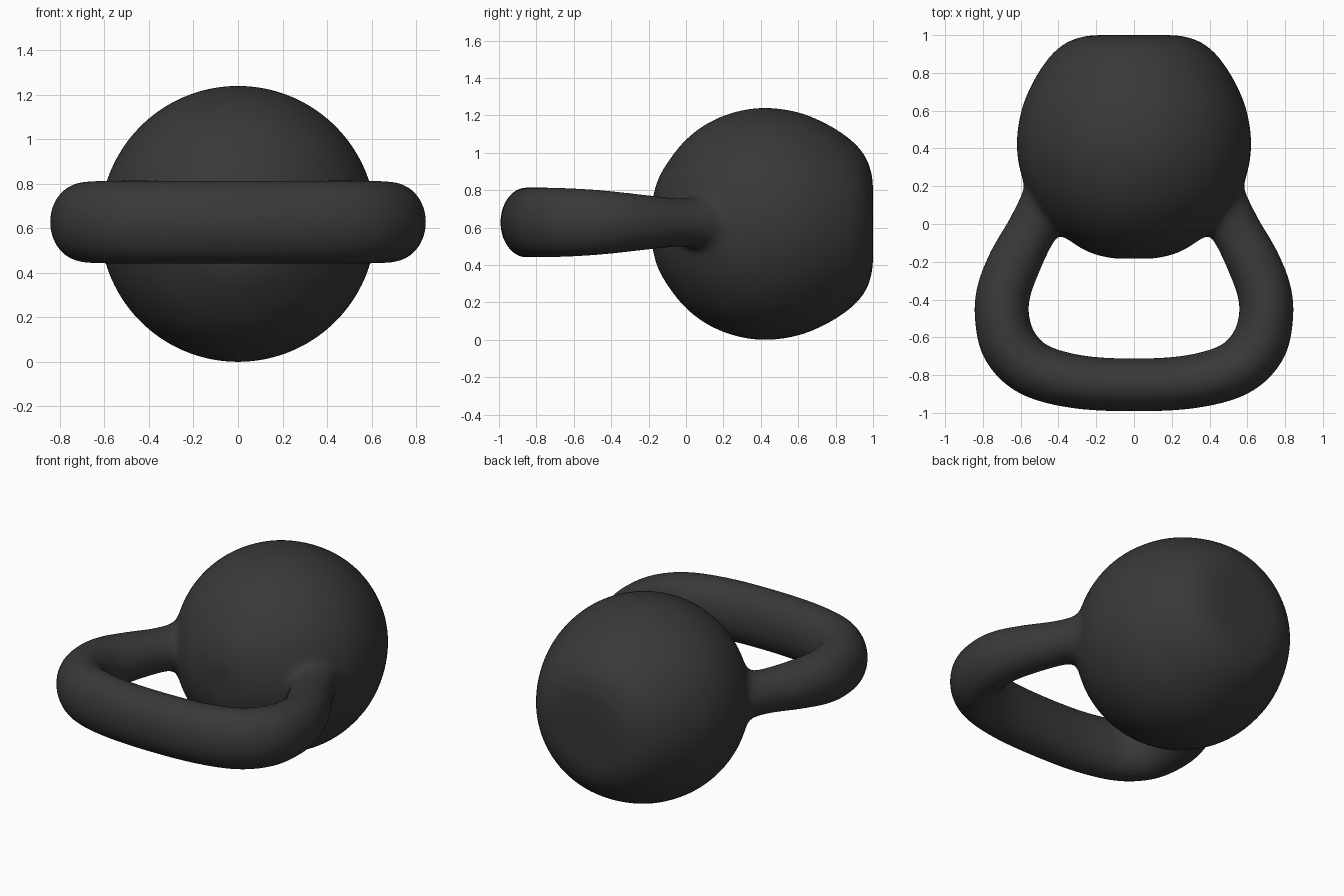
import bpy, bmesh, math
from mathutils import Vector

if "Cube" in bpy.data.objects:
    bpy.data.objects.remove(bpy.data.objects["Cube"])

CZ = 0.62  # height of the ball axis

iron = bpy.data.materials.new("dark iron")
iron.diffuse_color = (0.04, 0.04, 0.04, 1)
iron.use_nodes = True
iron.node_tree.nodes["Principled BSDF"].inputs["Base Color"].default_value = iron.diffuse_color


def spline(pts, steps):
    """Catmull-Rom interpolation through the points."""
    pts = [Vector(p) for p in pts]
    ext = [2 * pts[0] - pts[1]] + pts + [2 * pts[-1] - pts[-2]]
    out = []
    for i in range(1, len(ext) - 2):
        a, b, c, d = ext[i - 1:i + 3]
        for s in range(steps):
            t = s / steps
            out.append(0.5 * (2 * b + (c - a) * t + (2 * a - 5 * b + 4 * c - d) * t * t
                              + (3 * b - a - 3 * c + d) * t ** 3))
    return out + [pts[-1]]


def loft(name, rings):
    """Closed skin over a list of rings with capped ends."""
    bm = bmesh.new()
    vr = [[bm.verts.new(p) for p in r] for r in rings]
    n = len(vr[0])
    for a, b in zip(vr, vr[1:]):
        for i in range(n):
            j = (i + 1) % n
            bm.faces.new((a[i], a[j], b[j], b[i]))
    bm.faces.new(vr[0])
    bm.faces.new(vr[-1])
    bmesh.ops.recalc_face_normals(bm, faces=bm.faces)
    me = bpy.data.meshes.new(name)
    bm.to_mesh(me)
    bm.free()
    me.materials.append(iron)
    ob = bpy.data.objects.new(name, me)
    bpy.context.collection.objects.link(ob)
    return ob


# ball: profile (y, radius) turned about the y axis, flat base at y = 1
profile = [(-0.182, 0.03), (-0.18, 0.12), (-0.15, 0.235), (-0.09, 0.34), (0.0, 0.45),
           (0.12, 0.54), (0.27, 0.6), (0.43, 0.62), (0.6, 0.596), (0.75, 0.535),
           (0.88, 0.45), (0.955, 0.365), (0.99, 0.275), (1.0, 0.18), (1.0, 0.05)]
N = 96
ball = loft("kettlebell", [
    [(p[1] * math.cos(2 * math.pi * i / N), p[0], CZ + p[1] * math.sin(2 * math.pi * i / N))
     for i in range(N)]
    for p in spline([(y, r, 0) for y, r in profile], 5)])

# handle: half path (x, y) with half width and half height, mirrored in x
half = [(0.4, 0.22, .15, .15), (0.47, 0.1, .14, .14), (0.535, -0.02, .135, .132),
        (0.63, -0.2, .14, .145), (0.69, -0.36, .143, .163), (0.698, -0.5, .144, .176),
        (0.655, -0.65, .15, .184), (0.53, -0.77, .147, .187), (0.3, -0.835, .142, .187)]
path = half + [(0, -0.852, .14, .187)] + [(-x, y, w, h) for x, y, w, h in reversed(half)]
pts = spline(path, 6)
M = 40
rings = []
for i, p in enumerate(pts):
    t = pts[min(i + 1, len(pts) - 1)] - pts[max(i - 1, 0)]
    n = Vector((-t[1], t[0])).normalized()
    ring = []
    for k in range(M):
        a = 2 * math.pi * k / M
        o = p[2] * math.cos(a)
        ring.append((p[0] + n.x * o, p[1] + n.y * o, 0.628 + p[3] * math.sin(a)))
    rings.append(ring)
handle = loft("handle", rings)

# weld the handle to the ball and remesh to one even skin
bpy.context.view_layer.objects.active = ball
ball.select_set(True)
union = ball.modifiers.new("union", 'BOOLEAN')
union.operation = 'UNION'
union.solver = 'EXACT'
union.object = handle
remesh = ball.modifiers.new("skin", 'REMESH')
remesh.mode = 'VOXEL'
remesh.voxel_size = 0.016
for m in ("union", "skin"):
    bpy.ops.object.modifier_apply(modifier=m)
bpy.data.objects.remove(handle)

# soften the joints into fillets
group = ball.vertex_groups.new(name="joints")
for v in ball.data.vertices:
    d = (Vector((abs(v.co.x), v.co.y, v.co.z)) - Vector((0.5, 0.04, 0.628))).length
    w = max(0.0, min(1.0, (0.32 - d) / 0.14))
    if w > 0:
        group.add([v.index], w, 'REPLACE')
fillet = ball.modifiers.new("fillet", 'SMOOTH')
fillet.factor = 0.5
fillet.iterations = 40
fillet.vertex_group = "joints"
even = ball.modifiers.new("even", 'SMOOTH')
even.factor = 0.5
even.iterations = 4
for m in ("fillet", "even"):
    bpy.ops.object.modifier_apply(modifier=m)

if not ball.data.materials:
    ball.data.materials.append(iron)
bpy.ops.object.shade_smooth()
